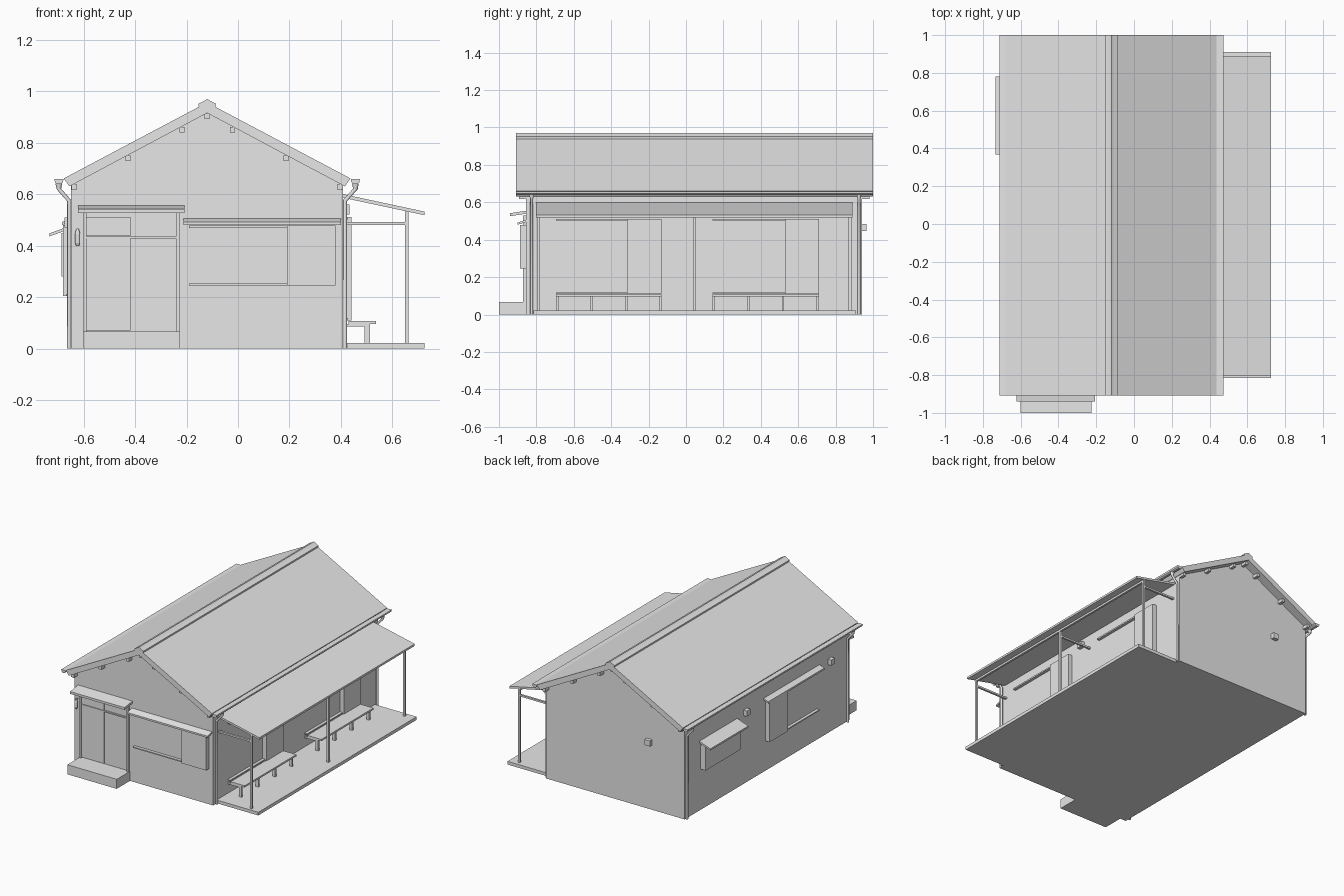
import bpy, bmesh, math
from mathutils import Vector

if "Cube" in bpy.data.objects:
    bpy.data.objects.remove(bpy.data.objects["Cube"], do_unlink=True)

grey = bpy.data.materials.new("plain_grey")
grey.use_nodes = True
grey.diffuse_color = (0.8, 0.8, 0.8, 1)
grey.node_tree.nodes["Principled BSDF"].inputs["Base Color"].default_value = (0.8, 0.8, 0.8, 1)

# Main sizes
LEFT, RIGHT, FRONT, BACK = -0.648, 0.408, -0.855, 0.94
RIDGE = -0.12
ROOF_Y = (-0.908, 1.0)

# Each wall maps (along, outward, up) to model space
WALLS = {
    "front": lambda u, o, z: (u, FRONT - o, z),
    "back": lambda u, o, z: (u, BACK + o, z),
    "west": lambda u, o, z: (LEFT - o, u, z),
    "east": lambda u, o, z: (RIGHT + o, u, z),
    "world": lambda u, o, z: (o, u, z),
}


def finish(name, bm):
    bmesh.ops.recalc_face_normals(bm, faces=bm.faces)
    mesh = bpy.data.meshes.new(name)
    bm.to_mesh(mesh)
    bm.free()
    mesh.materials.append(grey)
    obj = bpy.data.objects.new(name, mesh)
    bpy.context.collection.objects.link(obj)
    return obj


def prism(name, profile, along, wall="world"):
    """Extrude an (outward, up) profile along a wall."""
    bm = bmesh.new()
    place = WALLS[wall]
    ends = [[bm.verts.new(place(u, o, z)) for o, z in profile] for u in along]
    n = len(profile)
    bm.faces.new(ends[0])
    bm.faces.new(ends[1][::-1])
    for i in range(n):
        j = (i + 1) % n
        bm.faces.new((ends[0][i], ends[0][j], ends[1][j], ends[1][i]))
    return finish(name, bm)


def box(name, along, out, up, wall="world"):
    return prism(name, [(out[0], up[0]), (out[1], up[0]), (out[1], up[1]), (out[0], up[1])],
                 along, wall)


def tube(name, points, radius):
    curve = bpy.data.curves.new(name, "CURVE")
    curve.dimensions = "3D"
    curve.bevel_depth = radius
    curve.bevel_resolution = 2
    curve.use_fill_caps = True
    spline = curve.splines.new("POLY")
    spline.points.add(len(points) - 1)
    for p, co in zip(spline.points, points):
        p.co = (*co, 1)
    curve.materials.append(grey)
    obj = bpy.data.objects.new(name, curve)
    bpy.context.collection.objects.link(obj)
    return obj


def lathe(name, profile, centre, sides=12):
    bm = bmesh.new()
    rings = [[bm.verts.new(Vector(centre) + Vector((r * math.cos(a), r * math.sin(a), z)))
              for a in (math.tau * k / sides for k in range(sides))] for r, z in profile]
    bm.faces.new(rings[0])
    bm.faces.new(rings[-1])
    for a, b in zip(rings, rings[1:]):
        for k in range(sides):
            m = (k + 1) % sides
            bm.faces.new((a[k], a[m], b[m], b[k]))
    return finish(name, bm)


def shutter_window(name, wall, rails, case, up):
    """Shutter case beside an upper and a lower sliding rail."""
    low, high = up
    box(name + "_shutter_case", case, (0, 0.032), up, wall)
    box(name + "_lower_rail", rails, (0, 0.02), (low, low + 0.008), wall)
    box(name + "_upper_rail", rails, (0, 0.02), (high - 0.01, high), wall)


def canopy(name, wall, along, depth, low, high, thick):
    prism(name, [(0, high - thick), (depth, low), (depth, low + thick), (0, high)], along, wall)


# House body with gable ends
prism("house_body", [(LEFT, 0), (RIGHT, 0), (RIGHT, 0.635), (RIDGE, 0.92), (LEFT, 0.635)],
      (FRONT, BACK))

# Roof slopes, gutters and downpipes, mirrored about the ridge
for side, label in ((-1, "left"), (1, "right")):
    def mx(d, s=side):
        return RIDGE + s * d
    prism(label + "_roof_slope", [(mx(0), 0.915), (mx(0.535), 0.63), (mx(0.557), 0.661), (mx(0), 0.956)],
          ROOF_Y)
    prism(label + "_gutter", [(mx(0.558), 0.658), (mx(0.56), 0.646), (mx(0.568), 0.639),
                              (mx(0.583), 0.639), (mx(0.591), 0.646), (mx(0.593), 0.658)], ROOF_Y)
    for y, end in ((-0.825, "front"), (0.925, "back")):
        tube(f"{label}_{end}_downpipe",
             [(mx(0.576), y, 0.645), (mx(0.576), y, 0.62), (mx(0.536), y, 0.575), (mx(0.536), y, 0)], 0.008)
        lathe(f"{label}_{end}_pipe_funnel", [(0.009, 0), (0.013, 0.022)], (mx(0.576), y, 0.62))
prism("ridge_cap", [(-0.152, 0.938), (-0.088, 0.938), (-0.086, 0.951), (-0.108, 0.962),
                    (RIDGE, 0.97), (-0.132, 0.962), (-0.154, 0.951)], ROOF_Y)

# Purlins showing under the gable overhangs
for i, d in enumerate((-0.517, -0.307, -0.098, 0, 0.098, 0.307, 0.517)):
    z = 0.902 - 0.53 * abs(d)
    box(f"purlin_{i}", (-0.893, 0.98), (RIDGE + d - 0.01, RIDGE + d + 0.01), (z - 0.011, z + 0.011))

# Entrance: step, frame, door leaf, transom, hood and lantern
box("entrance_step", (-0.602, -0.225), (0, 0.145), (0, 0.066), "front")
for u in (-0.6, -0.24):
    box("door_post", (u, u + 0.012), (0, 0.016), (0.066, 0.53), "front")
box("door_leaf", (-0.588, -0.418), (0, 0.008), (0.07, 0.428), "front")
box("door_transom_panel", (-0.588, -0.418), (0, 0.008), (0.437, 0.512), "front")
box("door_rail", (-0.588, -0.24), (0, 0.012), (0.428, 0.436), "front")
canopy("door_hood", "front", (-0.622, -0.207), 0.085, 0.526, 0.555, 0.016)
lathe("wall_lantern", [(0.005, 0), (0.01, 0.012), (0.01, 0.048), (0.005, 0.066)], (-0.623, -0.874, 0.398))
box("lantern_bracket", (-0.626, -0.62), (0, 0.02), (0.46, 0.466), "front")

# Shuttered windows
shutter_window("front_window", "front", (-0.19, 0.19), (0.19, 0.378), (0.245, 0.478))
canopy("front_window_hood", "front", (-0.212, 0.4), 0.046, 0.48, 0.506, 0.012)
shutter_window("west_window", "west", (-0.5, -0.14), (-0.14, 0.06), (0.205, 0.48))
canopy("west_window_hood", "west", (-0.53, 0.08), 0.036, 0.48, 0.506, 0.012)
shutter_window("porch_window_front", "east", (-0.694, -0.316), (-0.316, -0.13), (0.11, 0.512))
shutter_window("porch_window_back", "east", (0.142, 0.528), (0.528, 0.71), (0.11, 0.512))

# Small hooded bay on the west wall
box("bay_window", (0.385, 0.765), (0, 0.038), (0.28, 0.45), "west")
canopy("bay_window_hood", "west", (0.367, 0.78), 0.084, 0.436, 0.478, 0.012)

# Vent covers
for wall, u, z in (("west", 0.28, 0.49), ("west", -0.64, 0.49), ("back", -0.38, 0.465), ("east", -0.03, 0.54)):
    box(wall + "_vent_cover", (u - 0.02, u + 0.02), (0, 0.026), (z - 0.019, z + 0.019), wall)

# Porch: deck, roof, beams and posts
box("porch_deck", (-0.815, 0.91), (RIGHT, 0.725), (0, 0.022))
prism("porch_roof", [(RIGHT, 0.586), (0.725, 0.518), (0.725, 0.532), (RIGHT, 0.6)], (-0.803, 0.89))
box("porch_eave_beam", (-0.797, 0.884), (0.649, 0.663), (0.518, 0.533))
for y in (-0.79, 0.046, 0.877):
    span = (y - 0.007, y + 0.007)
    box("porch_post", span, (0.649, 0.663), (0.022, 0.53))
    box("porch_tie_beam", span, (RIGHT, 0.656), (0.48, 0.492))

# Benches
for start, end in ((-0.694, -0.13), (0.142, 0.71)):
    box("bench_seat", (start, end), (0.43, 0.536), (0.096, 0.108))
    for k in range(4):
        y = start + 0.006 + (end - start - 0.012) * k / 3
        box("bench_leg", (y - 0.006, y + 0.006), (0.492, 0.512), (0.022, 0.096))
        box("bench_bracket", (y - 0.006, y + 0.006), (RIGHT, 0.5), (0.086, 0.096))
